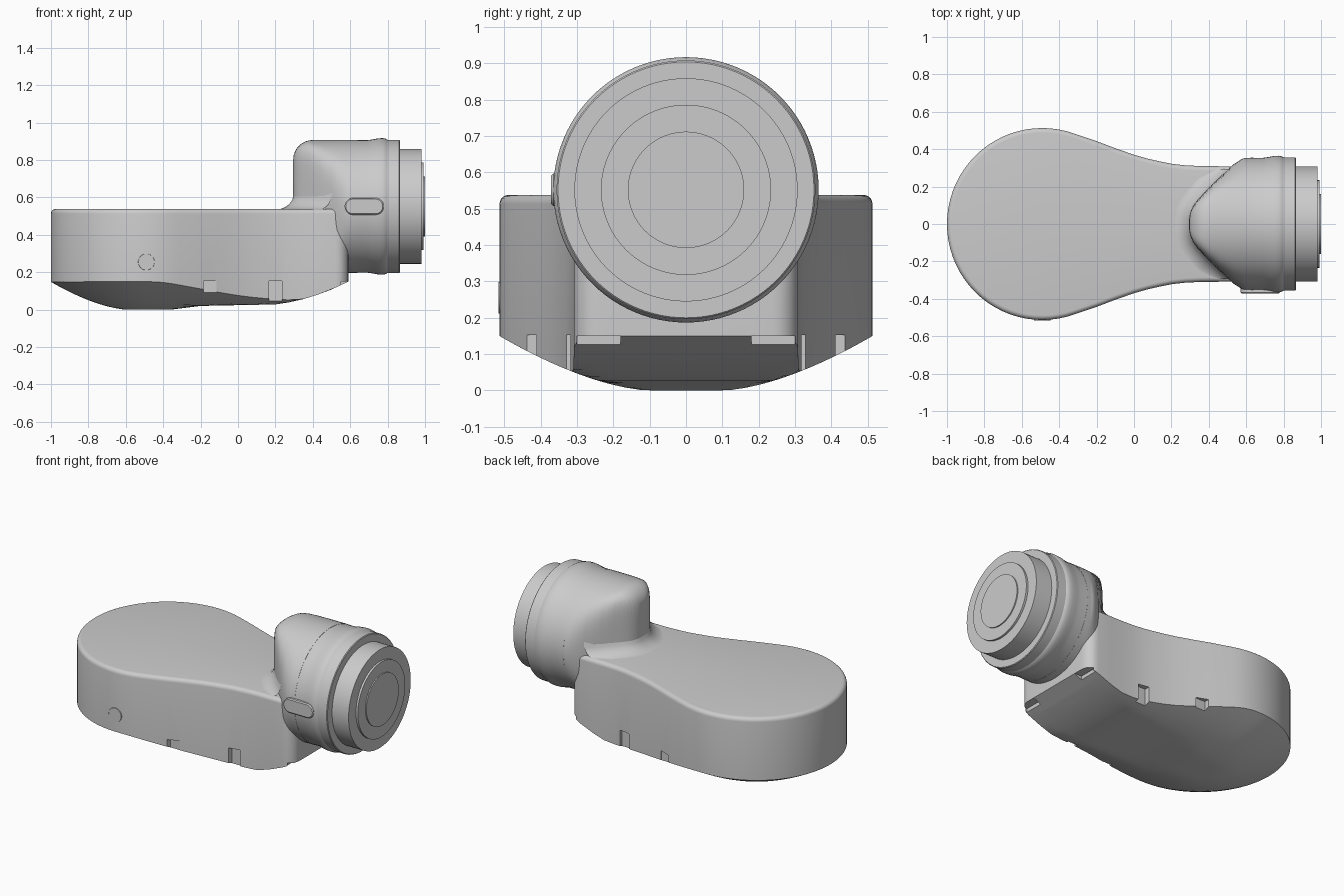
import bpy, bmesh, math
from mathutils import Vector

cube = bpy.data.objects.get("Cube")
if cube:
    bpy.data.objects.remove(cube, do_unlink=True)

grey = bpy.data.materials.new("light grey")
grey.use_nodes = True
grey.diffuse_color = (0.6, 0.6, 0.6, 1)
grey.node_tree.nodes["Principled BSDF"].inputs["Base Color"].default_value = (0.6, 0.6, 0.6, 1)

AXIS_Z = 0.552


def interp(table, x):
    """Piecewise linear lookup."""
    if x <= table[0][0]:
        return table[0][1]
    for (a, u), (b, v) in zip(table, table[1:]):
        if x <= b:
            return u + (v - u) * (x - a) / (b - a)
    return table[-1][1]


def finish(name, bm, angle=30):
    bmesh.ops.remove_doubles(bm, verts=bm.verts, dist=0.0002)
    bmesh.ops.recalc_face_normals(bm, faces=bm.faces)
    mesh = bpy.data.meshes.new(name)
    bm.to_mesh(mesh)
    bm.free()
    mesh.materials.append(grey)
    ob = bpy.data.objects.new(name, mesh)
    bpy.context.collection.objects.link(ob)
    smooth(ob, angle)
    return ob


def smooth(ob, angle=30):
    bpy.ops.object.select_all(action='DESELECT')
    ob.select_set(True)
    bpy.context.view_layer.objects.active = ob
    bpy.ops.object.shade_smooth_by_angle(angle=math.radians(angle))


def loft(rings, closed=True, caps=False):
    """Skin a list of equal-length point rings."""
    bm = bmesh.new()
    rows = [[bm.verts.new(p) for p in ring] for ring in rings]
    n = len(rows[0])
    for a, b in zip(rows, rows[1:]):
        for i in range(n if closed else n - 1):
            j = (i + 1) % n
            bm.faces.new((a[i], a[j], b[j], b[i]))
    if caps:
        bm.faces.new(rows[0])
        bm.faces.new(rows[-1])
    return bm


# Body: rounded plan outline, domed underside, softened top rim
half = [(-0.49 + 0.51 * math.cos(math.radians(a)), 0.513 * math.sin(math.radians(a)))
        for a in range(180, 69, -5)]
half += [(-0.2, 0.443), (-0.1, 0.405), (0, 0.37), (0.07, 0.35), (0.14, 0.334), (0.2, 0.322),
         (0.27, 0.314), (0.35, 0.31), (0.43, 0.309)]
half += [(0.52 + 0.07 * math.sin(math.radians(a)), 0.238 + 0.07 * math.cos(math.radians(a)))
         for a in range(0, 91, 15)]
half += [(0.59, 0.12)]
outline = half + [(0.59, 0)] + [(x, -y) for x, y in half[:0:-1]]
KEEL = [(-0.36, 0.0), (-0.2, 0.02), (0.2, 0.028), (0.3, 0.043), (0.4, 0.07), (0.5, 0.108), (0.59, 0.15)]


def underside(x, y):
    r = math.hypot(min(x + 0.49, 0), y)
    return max(0.15 * (max(0, r - 0.1) / 0.413) ** 1.6, interp(KEEL, x))


def body_ring(s, inset=0, z=None):
    ring = []
    for x, y in outline:
        c = Vector((min(max(x, -0.49), 0.45), 0))
        d = Vector((x, y)) - c
        p = c + d * max(0, s - inset / d.length)
        ring.append((p.x, p.y, underside(p.x, p.y) if z is None else z))
    return ring


rings = [body_ring(k / 12) for k in range(13)]
for k in range(6):
    a = math.radians(18 * k)
    rings.append(body_ring(1, 0.025 * (1 - math.cos(a)), 0.513 + 0.025 * math.sin(a)))
rings.append(body_ring(0, 0, 0.538))
body = finish("body", loft(rings))


# Foot notches cut into the lower edge
def box(bm, lo, hi):
    verts = bmesh.ops.create_cube(bm, size=1)["verts"]
    for v in verts:
        v.co = Vector([lo[i] if v.co[i] < 0 else hi[i] for i in range(3)])


bm = bmesh.new()
for side in (-1, 1):
    for x0, x1, inner, outer, z0 in ((-0.185, -0.115, 0.405, 0.6, 0.08),
                                     (0.165, 0.235, 0.295, 0.5, 0.04)):
        ys = sorted((side * inner, side * outer))
        box(bm, (x0, ys[0], z0), (x1, ys[1], 0.153))
    ys = sorted((side * 0.18, side * 0.3))
    box(bm, (0.54, ys[0], 0.112), (0.7, ys[1], 0.15))
cutter = finish("notch_cutter", bm)
cutter.hide_render = True
mod = body.modifiers.new("notches", 'BOOLEAN')
mod.operation = 'DIFFERENCE'
mod.solver = 'EXACT'
mod.object = cutter
bpy.context.view_layer.objects.active = body
bpy.ops.object.modifier_apply(modifier=mod.name)
bpy.data.objects.remove(cutter, do_unlink=True)
smooth(body)

# Head: wedge-nosed housing growing into a round barrel
WIDTH = [(0.295, 0.03), (0.30, 0.06), (0.315, 0.095), (0.34, 0.13), (0.4, 0.195), (0.5, 0.295),
         (0.56, 0.375), (0.6, 0.5), (0.64, 0.8)]


def head_ring(x):
    t = min(1, (x - 0.295) / 0.105)
    radius = 0.25 + 0.105 * math.sqrt(1 - (1 - t) ** 2)
    w = interp(WIDTH, x)
    ring = []
    for k in range(96):
        a = math.tau * k / 96
        r = (radius ** -9 + (abs(math.cos(a)) / w) ** 9) ** (-1 / 9)
        ring.append((x, r * math.cos(a), AXIS_Z + r * math.sin(a)))
    return ring


stations = [0.295, 0.297, 0.30, 0.307, 0.315, 0.327, 0.34, 0.36, 0.38, 0.4, 0.43, 0.46, 0.5,
            0.53, 0.56, 0.58, 0.6, 0.64]
finish("head_housing", loft([head_ring(x) for x in stations], caps=True), 50)

# Fillet easing the nose of the head into the body top
nose = [(x, w) for x, w in WIDTH[:6]]
nose = [(x, -w) for x, w in nose[::-1]] + nose
fillet = []
for k in range(9):
    f = k / 8
    offset, z = 0.1 * f - 0.008, 0.536 + 0.1 * (1 - math.sqrt(1 - (1 - f) ** 2))
    ring = []
    for i, p in enumerate(nose):
        a, b = Vector(nose[max(i - 1, 0)]), Vector(nose[min(i + 1, len(nose) - 1)])
        d = (b - a).normalized()
        q = Vector(p) + Vector((-d.y, d.x)) * offset
        ring.append((q.x, max(-0.295, min(0.295, q.y)), z))
    fillet.append(ring)
finish("head_fillet", loft(fillet, closed=False), 60)


# Turned parts along the head axis
def turned(name, profile, segments=96):
    rings = [[(x, r * math.cos(math.tau * k / segments), AXIS_Z + r * math.sin(math.tau * k / segments))
              for k in range(segments)] for x, r in profile]
    return finish(name, loft(rings, caps=True))


turned("barrel", [(0.6, 0.354), (0.69, 0.354), (0.72, 0.358), (0.75, 0.364), (0.775, 0.365),
                  (0.79, 0.362), (0.8, 0.356), (0.862, 0.356), (0.866, 0.352)])
turned("lens_ring", [(0.85, 0.307), (0.98, 0.307)])
turned("lens_step", [(0.97, 0.234), (0.993, 0.234)])
turned("lens_centre", [(0.98, 0.16), (1.0, 0.16)])


# Pill-shaped side button and round plate on the front side
def pill(name, cx, cz, straight, r, y0, y1, rim):
    def ring(y, rad):
        pts = []
        for k in range(32):
            a = math.tau * (k + 0.5) / 32
            shift = math.copysign(straight, math.cos(a))
            pts.append((cx + shift + rad * math.cos(a), y, cz + rad * math.sin(a)))
        return pts
    return finish(name, loft([ring(y0, r), ring(y1 + rim, r), ring(y1, r - rim)], caps=True))


pill("side_button", 0.675, 0.552, 0.06, 0.045, -0.3, -0.371, 0.006)
pill("side_plate", -0.49, 0.255, 0, 0.044, -0.5, -0.516, 0.001)
